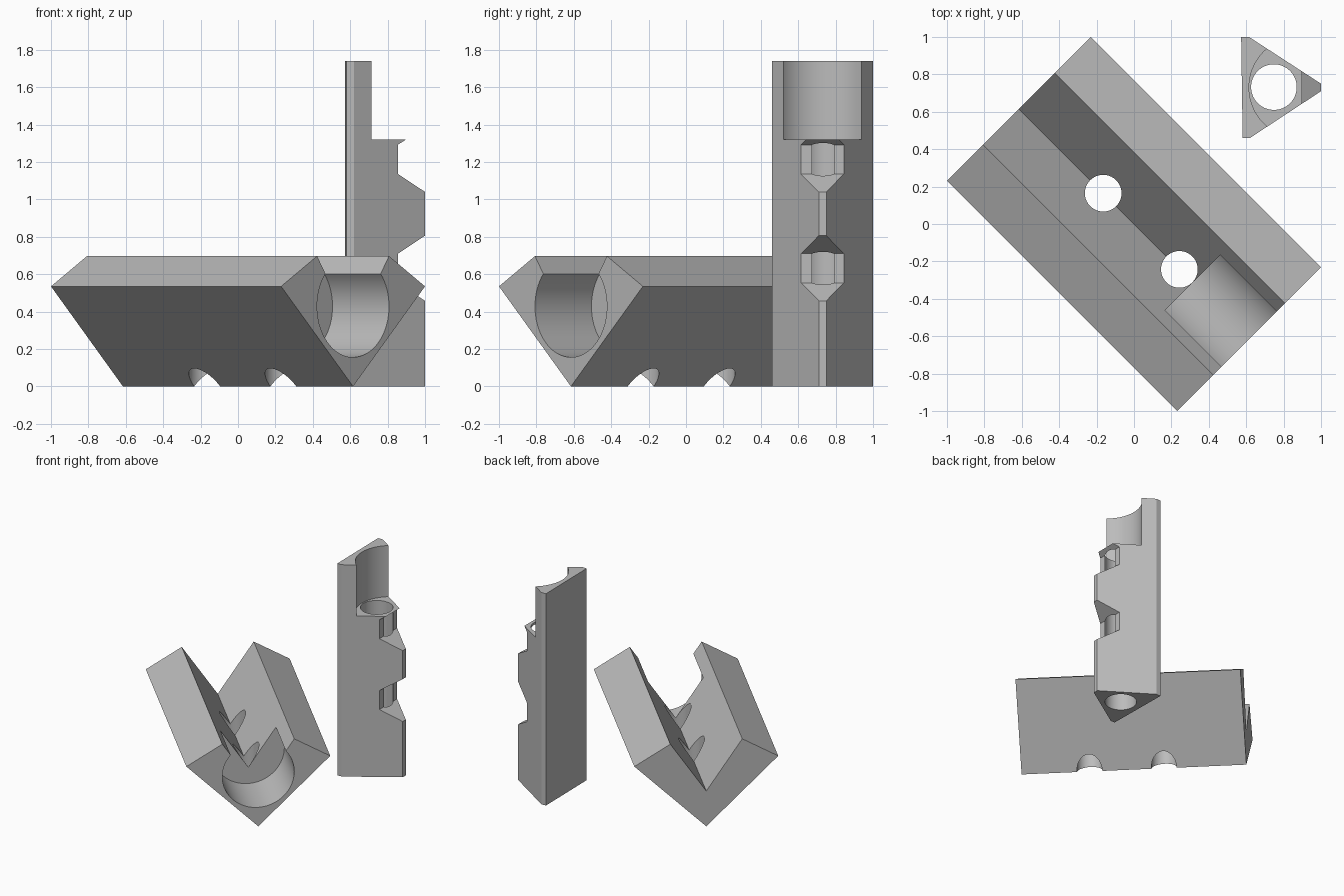
import bpy, bmesh, math
from mathutils import Matrix, Vector

if "Cube" in bpy.data.objects:
    bpy.data.objects.remove(bpy.data.objects["Cube"])

grey = bpy.data.materials.new("plain_grey")
grey.diffuse_color = (0.5, 0.5, 0.5, 1)
grey.use_nodes = True
grey.node_tree.nodes["Principled BSDF"].inputs["Base Color"].default_value = grey.diffuse_color


def prism(name, profile, length, matrix=Matrix()):
    """Extrude a closed 2D profile along local z, then place it."""
    bm = bmesh.new()
    face = bm.faces.new([bm.verts.new((x, y, 0)) for x, y in profile])
    top = bmesh.ops.extrude_face_region(bm, geom=[face])["geom"]
    verts = [v for v in top if isinstance(v, bmesh.types.BMVert)]
    bmesh.ops.translate(bm, verts=verts, vec=(0, 0, length))
    bm.transform(matrix)
    bmesh.ops.recalc_face_normals(bm, faces=bm.faces)
    mesh = bpy.data.meshes.new(name)
    bm.to_mesh(mesh)
    bm.free()
    mesh.materials.append(grey)
    obj = bpy.data.objects.new(name, mesh)
    bpy.context.collection.objects.link(obj)
    return obj


def circle(radius, n=72):
    return [(radius * math.cos(2 * math.pi * i / n), radius * math.sin(2 * math.pi * i / n))
            for i in range(n)]


def cut(obj, cutters):
    """Subtract each cutter, then remove it."""
    bpy.context.view_layer.objects.active = obj
    for cutter in cutters:
        mod = obj.modifiers.new("cut", 'BOOLEAN')
        mod.operation, mod.solver, mod.object = 'DIFFERENCE', 'EXACT', cutter
        bpy.ops.object.modifier_apply(modifier=mod.name)
        bpy.data.objects.remove(cutter)
    bpy.ops.object.select_all(action='DESELECT')
    obj.select_set(True)
    bpy.ops.object.shade_smooth_by_angle(angle=math.radians(25))


# Frame of the diagonal block: across, up, along
s = math.sqrt(0.5)
along = Vector((s, -s, 0))
block_frame = Matrix(((s, 0, s), (s, 0, -s), (0, 1, 0))).to_4x4()


def on_block(distance):
    return Matrix.Translation(along * distance) @ block_frame


# V-shaped trough block
half = [(0, 0), (0.544, 0.535), (0.272, 0.697)]
v_profile = half + [(0, 0.29)] + [(-x, z) for x, z in reversed(half[1:])]
block = prism("v_block", v_profile, 1.74, on_block(-0.87))

# Round seat in one end, and two upright holes through the valley
bore = [(x, z + 0.428) for x, z in circle(0.272)]
cutters = [prism("seat_cutter", bore, 0.6, on_block(0.443))]
for d in (-0.233, 0.343):
    place = Matrix.Translation(along * d + Vector((0, 0, -0.2)))
    cutters.append(prism("hole_cutter", circle(0.098), 1.2, place))
cut(block, cutters)

# Upright triangular post with blunted corners
post_profile = [(0.581, 0.46), (0.573, 1.0), (0.615, 1.0), (1.0, 0.75), (1.0, 0.71), (0.62, 0.46)]
post = prism("triangular_post", post_profile, 1.74)

# Wide seat at the top and a narrow hole down the whole post
cutters = [
    prism("top_seat_cutter", circle(0.272), 0.6, Matrix.Translation((0.887, 0.73, 1.32))),
    prism("long_hole_cutter", circle(0.122), 2.2, Matrix.Translation((0.748, 0.732, -0.2))),
]
# Two flared notches in the front edge of the post
notch = [(0.855, -0.078), (1.145, -0.27), (1.145, 0.27), (0.855, 0.078)]
notch_frame = Matrix(((1, 0, 0), (0, 0, -1), (0, 1, 0))).to_4x4()
for z in (0.632, 1.214):
    place = Matrix.Translation((0, 1.2, z)) @ notch_frame
    cutters.append(prism("notch_cutter", notch, 1.0, place))
cut(post, cutters)
